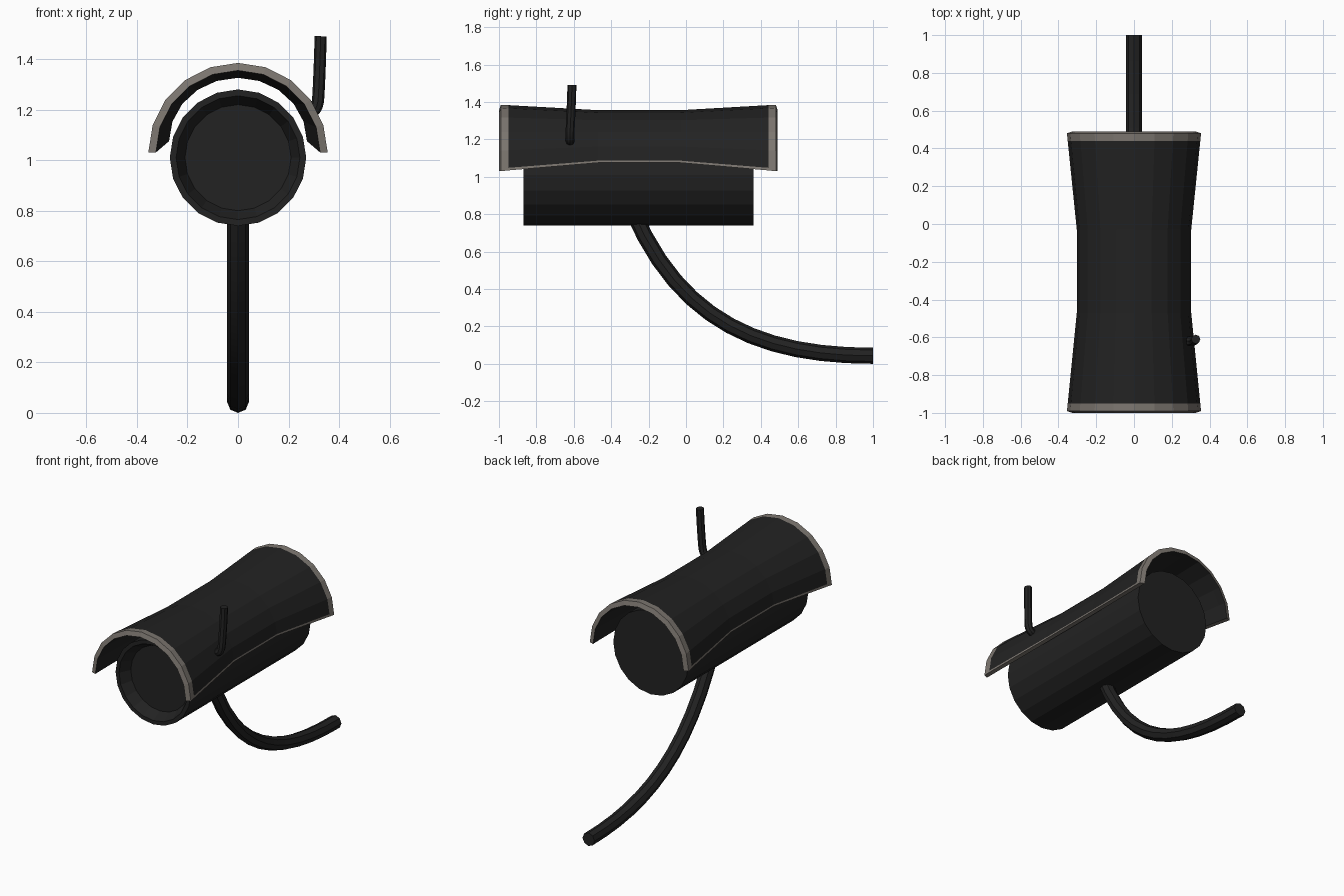
import bpy, bmesh
from math import sin, cos, pi, radians
from mathutils import Vector

cube = bpy.data.objects.get("Cube")
if cube:
    bpy.data.objects.remove(cube, do_unlink=True)


def material(name, rgb):
    m = bpy.data.materials.new(name)
    m.use_nodes = True
    m.diffuse_color = (*rgb, 1)
    m.node_tree.nodes["Principled BSDF"].inputs["Base Color"].default_value = (*rgb, 1)
    return m


black = material("matte black", (0.016, 0.016, 0.016))
trim = material("warm grey trim", (0.2, 0.18, 0.16))


def finish(name, bm, mats):
    bmesh.ops.recalc_face_normals(bm, faces=bm.faces)
    mesh = bpy.data.meshes.new(name)
    bm.to_mesh(mesh)
    bm.free()
    obj = bpy.data.objects.new(name, mesh)
    bpy.context.collection.objects.link(obj)
    for m in mats:
        mesh.materials.append(m)
    return obj


# Camera body: lathed profile with a recessed front lens plate
SIDES = 20
profile = [(0.21, -0.80), (0.245, -0.87), (0.27, -0.87), (0.27, 0.36)]
bm = bmesh.new()
rings = [[bm.verts.new((r * sin(2 * pi * i / SIDES), y, 1.01 + r * cos(2 * pi * i / SIDES)))
          for i in range(SIDES)] for r, y in profile]
for a, b in zip(rings, rings[1:]):
    for i in range(SIDES):
        j = (i + 1) % SIDES
        bm.faces.new((a[i], a[j], b[j], b[i]))
bm.faces.new(rings[0])
bm.faces.new(rings[-1])
finish("camera_body", bm, [black])


# Sun hood: a waisted half tube with thickness and grey edge bands
def arch(width, bottom, top, y):
    pts = [Vector((width * cos(radians(a)), y, bottom + (top - bottom) * sin(radians(a))))
           for a in range(0, 181, 18)]
    pts.insert(1, pts[0].lerp(pts[1], 0.13))
    pts.insert(-1, pts[-1].lerp(pts[-2], 0.13))
    return pts


# y, half width, bottom and top of each hood section
stations = [(-0.99, 0.355, 1.03, 1.385), (-0.95, 0.351, 1.034, 1.383),
            (-0.47, 0.303, 1.075, 1.356), (-0.03, 0.303, 1.075, 1.356),
            (0.44, 0.351, 1.034, 1.383), (0.48, 0.355, 1.03, 1.385)]
THICK = 0.03
bm = bmesh.new()
outer = [[bm.verts.new(p) for p in arch(w, b, t, y)] for y, w, b, t in stations]
inner = []
for k, (y, w, b, t) in enumerate(stations):
    lip = {0: -0.01, len(stations) - 1: 0.01}.get(k, 0)
    inner.append([bm.verts.new(p) for p in arch(w - THICK, b, t - THICK, y + lip)])
last, cols = len(stations) - 1, len(outer[0]) - 1


def quad(a, b, c, d, grey):
    bm.faces.new((a, b, c, d)).material_index = int(grey)


for k in range(last):
    for i in range(cols):
        edge = k in (0, last - 1) or i in (0, cols - 1)
        quad(outer[k][i], outer[k][i + 1], outer[k + 1][i + 1], outer[k + 1][i], edge)
        quad(inner[k][i], inner[k][i + 1], inner[k + 1][i + 1], inner[k + 1][i], False)
    for i in (0, cols):
        quad(outer[k][i], outer[k + 1][i], inner[k + 1][i], inner[k][i], True)
for k in (0, last):
    for i in range(cols):
        quad(outer[k][i], outer[k][i + 1], inner[k][i + 1], inner[k][i], True)
finish("sun_hood", bm, [black, trim])


# Round bars swept along a Bezier path
def bar(name, points, radius):
    curve = bpy.data.curves.new(name, "CURVE")
    curve.dimensions = "3D"
    curve.bevel_depth = radius
    curve.bevel_resolution = 2
    curve.resolution_u = 12
    curve.use_fill_caps = True
    spline = curve.splines.new("BEZIER")
    spline.bezier_points.add(len(points) - 1)
    for bp, (left, co, right) in zip(spline.bezier_points, points):
        bp.handle_left_type = bp.handle_right_type = "FREE"
        bp.handle_left, bp.co, bp.handle_right = left, co, right
    obj = bpy.data.objects.new(name, curve)
    bpy.context.collection.objects.link(obj)
    bpy.ops.object.select_all(action="DESELECT")
    obj.select_set(True)
    bpy.context.view_layer.objects.active = obj
    bpy.ops.object.convert(target="MESH")
    obj = bpy.context.view_layer.objects.active
    obj.data.materials.clear()
    obj.data.materials.append(black)
    bpy.ops.object.shade_smooth_by_angle(angle=radians(40))


# Curved mounting arm
bar("mounting_arm", [((0, -0.36, 0.95), (0, -0.29, 0.83), (0, -0.03, 0.21)),
                     ((0, 0.42, 0.043), (0, 1, 0.043), (0, 1.2, 0.043))], 0.043)

# Bent antenna on the left side of the hood
bar("antenna", [((0.25, -0.62, 1.18), (0.285, -0.62, 1.19), (0.30, -0.62, 1.195)),
                ((0.312, -0.62, 1.2), (0.317, -0.62, 1.24), (0.32, -0.618, 1.28)),
                ((0.325, -0.612, 1.4), (0.327, -0.61, 1.49), (0.33, -0.61, 1.55))], 0.024)
